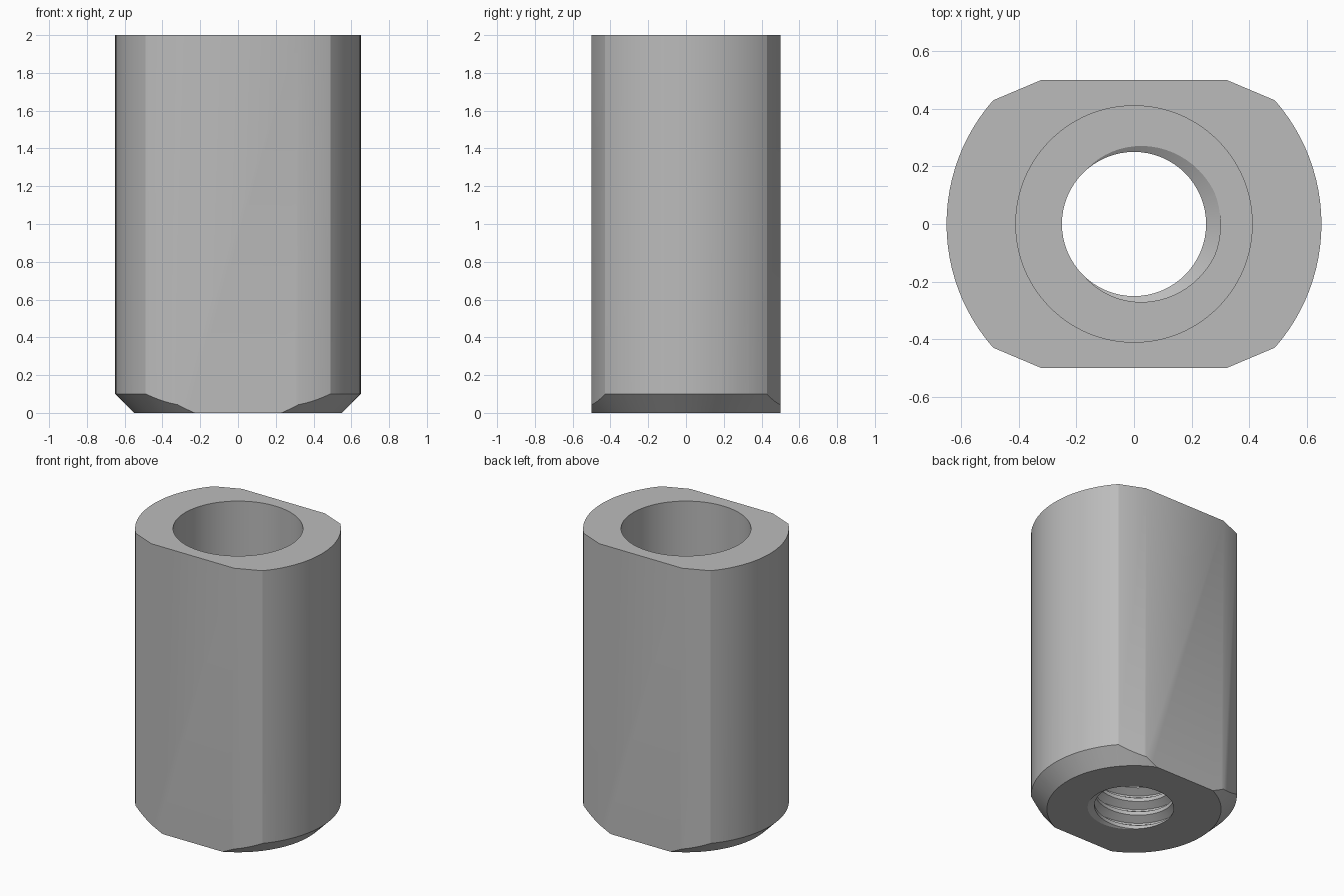
import bpy
import bmesh
from math import cos, sin, pi, atan2

cube = bpy.data.objects.get("Cube")
if cube:
    bpy.data.objects.remove(cube, do_unlink=True)

HEIGHT, RADIUS, FLAT = 2.0, 0.65, 0.5
BORE_R, BORE_FLOOR = 0.41, 1.0
PITCH, MINOR_R, MAJOR_R = 0.1, 0.25, 0.30

steel = bpy.data.materials.new("satin grey steel")
steel.use_nodes = True
grey = (0.5, 0.5, 0.5, 1)
steel.diffuse_color = grey
steel.node_tree.nodes["Principled BSDF"].inputs["Base Color"].default_value = grey


def make_object(name, bm):
    bmesh.ops.recalc_face_normals(bm, faces=bm.faces)
    mesh = bpy.data.meshes.new(name)
    bm.to_mesh(mesh)
    bm.free()
    mesh.materials.append(steel)
    obj = bpy.data.objects.new(name, mesh)
    bpy.context.collection.objects.link(obj)
    return obj


def cone(name, r1, r2, z1, z2, segments=128):
    bm = bmesh.new()
    bmesh.ops.create_cone(bm, cap_ends=True, segments=segments,
                          radius1=r1, radius2=r2, depth=z2 - z1)
    bmesh.ops.translate(bm, verts=bm.verts, vec=(0, 0, (z1 + z2) / 2))
    return make_object(name, bm)


def combine(target, cutter, operation):
    mod = target.modifiers.new(cutter.name, 'BOOLEAN')
    mod.object, mod.operation, mod.solver = cutter, operation, 'EXACT'
    bpy.ops.object.select_all(action='DESELECT')
    bpy.context.view_layer.objects.active = target
    target.select_set(True)
    bpy.ops.object.modifier_apply(modifier=mod.name)
    bpy.data.objects.remove(cutter, do_unlink=True)


def prism():
    # Round sides, with bevelled corners leading to two flats
    corner = atan2(0.43, 0.49)
    steps = 24
    half = [(0.32, -FLAT)]
    for i in range(steps + 1):
        a = corner * (2 * i / steps - 1)
        half.append((RADIUS * cos(a), RADIUS * sin(a)))
    half.append((0.32, FLAT))
    outline = half + [(-x, -y) for x, y in half]
    bm = bmesh.new()
    base = bm.faces.new([bm.verts.new((x, y, 0)) for x, y in outline])
    top = bmesh.ops.extrude_face_region(bm, geom=[base])["geom"]
    bmesh.ops.translate(bm, vec=(0, 0, HEIGHT),
                        verts=[v for v in top if isinstance(v, bmesh.types.BMVert)])
    return make_object("threaded_sleeve", bm)


def thread_cutter(segments=64):
    # One pitch of the thread section, swept along a right-handed helix
    section = [(-0.006, MAJOR_R), (0.006, MAJOR_R), (0.037, MINOR_R), (0.063, MINOR_R)]
    start = -3 * PITCH
    turns = round((BORE_FLOOR - start) / PITCH) + 2
    points = [(start + t * PITCH + z, r) for t in range(turns) for z, r in section]
    bm = bmesh.new()
    columns = []
    for i in range(segments + 1):
        a = 2 * pi * i / segments
        columns.append([bm.verts.new((r * cos(a), r * sin(a), z + PITCH * i / segments))
                        for z, r in points])
    for left, right in zip(columns, columns[1:]):
        for j in range(len(points) - 1):
            bm.faces.new((left[j], right[j], right[j + 1], left[j + 1]))
    bmesh.ops.remove_doubles(bm, verts=bm.verts, dist=0.0001)

    # Close both helical ends with fans
    low = bm.verts.new((0, 0, start))
    high = bm.verts.new((0, 0, points[-1][0] + PITCH))
    for edge in [e for e in bm.edges if e.is_boundary]:
        a, b = edge.verts
        bm.faces.new((a, b, low if a.co.z < BORE_FLOOR / 2 else high))
    return make_object("thread_cutter", bm)


# Body with a conical bevel at the foot
sleeve = prism()
combine(sleeve, cone("foot_bevel", 0.45, 2.65, -0.1, 2.1), 'INTERSECT')

# Wide upper bore and threaded lower hole
combine(sleeve, cone("upper_bore", BORE_R, BORE_R, BORE_FLOOR, HEIGHT + 0.1, 96), 'DIFFERENCE')
combine(sleeve, thread_cutter(), 'DIFFERENCE')

bpy.ops.object.select_all(action='DESELECT')
sleeve.select_set(True)
bpy.context.view_layer.objects.active = sleeve
bpy.ops.object.shade_smooth_by_angle(angle=25 * pi / 180)
